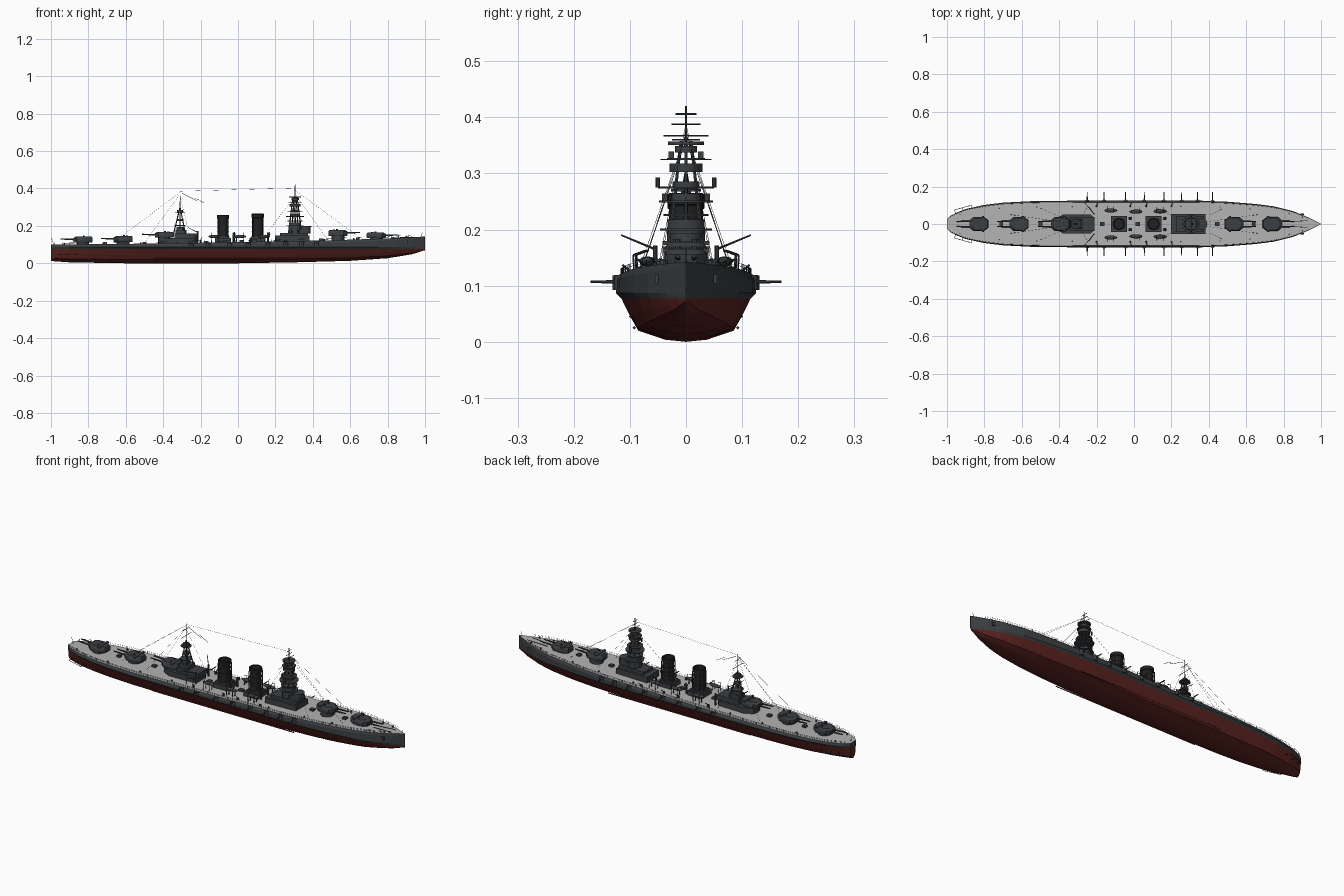
import bpy, bmesh, math
from mathutils import Vector, Matrix

if "Cube" in bpy.data.objects:
    bpy.data.objects.remove(bpy.data.objects["Cube"])

def material(name, rgb):
    m = bpy.data.materials.new(name)
    m.diffuse_color = (*rgb, 1)
    m.use_nodes = True
    m.node_tree.nodes["Principled BSDF"].inputs["Base Color"].default_value = m.diffuse_color
    return m

DARK = material("dark_grey", (0.045, 0.05, 0.055))
BLACK = material("black", (0.015, 0.015, 0.017))
RED = material("hull_red", (0.11, 0.018, 0.015))
DECK = material("deck_grey", (0.45, 0.45, 0.45))
PARTS = {}

def part(name, mat=DARK):
    if name not in PARTS:
        PARTS[name] = (bmesh.new(), mat)
    return PARTS[name][0]

def box(bm, c, s, rot=0):
    M = Matrix.Translation(c) @ Matrix.Rotation(rot, 4, 'Z') @ Matrix.Diagonal((*s, 1))
    bmesh.ops.create_cube(bm, size=1, matrix=M)

def rod(bm, a, b, r, r2=None, n=6):
    a, b = Vector(a), Vector(b)
    d = b - a
    M = Matrix.Translation((a + b) / 2) @ d.to_track_quat('Z', 'Y').to_matrix().to_4x4()
    bmesh.ops.create_cone(bm, cap_ends=True, segments=n, radius1=r,
                          radius2=r if r2 is None else r2, depth=d.length, matrix=M)

def disc(bm, x, y, z0, z1, r, r2=None, n=20):
    rod(bm, (x, y, z0), (x, y, z1), r, r2, n)

def loft(bm, rows, closed=False):
    vs = [[bm.verts.new(p) for p in row] for row in rows]
    k = len(rows[0])
    for a, b in zip(vs, vs[1:]):
        for i in range(k if closed else k - 1):
            j = (i + 1) % k
            bm.faces.new((a[i], a[j], b[j], b[i]))
    return vs

def prism(bm, pts, levels):
    """Stack scaled copies of an outline; levels = (cx, cy, z, scale)."""
    vs = loft(bm, [[(cx + x * s, cy + y * s, z) for x, y in pts] for cx, cy, z, s in levels], True)
    bm.faces.new(vs[-1])
    bm.faces.new(vs[0][::-1])

def lathe(bm, x, y, prof, n=24):
    loft(bm, [[(x + r * math.cos(2 * math.pi * i / n), y + r * math.sin(2 * math.pi * i / n), z)
               for i in range(n)] for r, z in prof], True)

def lerp(tab, x):
    for (x0, a), (x1, b) in zip(tab, tab[1:]):
        if x <= x1:
            return a + (b - a) * (x - x0) / (x1 - x0)
    return tab[-1][1]

# hull curves: half width, deck height, keel height
WIDTH = [(-1, .026), (-.98, .045), (-.95, .06), (-.9, .08), (-.8, .102), (-.7, .114), (-.55, .122), (-.3, .125),
         (.35, .125), (.5, .119), (.65, .107), (.75, .094), (.85, .069), (.93, .036), (.97, .016), (1, .001)]
SHEER = [(-1, .1), (-.5, .105), (0, .113), (.5, .123), (.8, .133), (1, .143)]
KEEL = [(-1, .012), (-.9, .005), (-.6, 0), (0, 0), (.3, .005), (.6, .013), (.8, .027), (.93, .048), (1, .07)]
hw = lambda x: lerp(WIDTH, x)
dz = lambda x: lerp(SHEER, x)
xs = sorted({w[0] for w in WIDTH} | {round(-.9 + .1 * i, 2) for i in range(19)})
WL = .077

def hull_rows(half):
    return [[(x, -y, z) for y, z in half(x)[::-1]] + [(x, y, z) for y, z in half(x)] for x in xs]

def lower(x):
    w, k = hw(x), lerp(KEEL, x)
    return [(w * f, k + (WL - k) * g) for f, g in ((.001, 0), (.3, .05), (.68, .26), (.8, .6), (.92, 1))]

def upper(x):
    w, d = hw(x), dz(x)
    return [(w * .92, WL), (w, WL + .01), (w, d - .012), (w * .95, d)]

def strip(bm, fn):
    for s in (1, -1):
        loft(bm, [[(x, s * y, z) for y, z in fn(x)] for x in xs])

low = part("lower_hull", RED)
low.faces.new(loft(low, hull_rows(lower))[0])
up = part("upper_hull")
strip(up, upper)
up.faces.new([up.verts.new((-1, y, z)) for y, z in
              [(-y, z) for y, z in upper(-1)] + upper(-1)[::-1]])
loft(part("main_deck", DECK), [[(x, -hw(x) * .95, dz(x)), (x, hw(x) * .95, dz(x))] for x in xs])

# railings along the deck edge, and bilge keels
rail = part("railings")
for s in (1, -1):
    P = [Vector((x, s * hw(x) * .93, dz(x))) for x in [-.98 + .04 * i for i in range(49)]]
    for p, q in zip(P, P[1:]):
        rod(rail, p, p + Vector((0, 0, .011)), .0007, n=4)
        for h in (.006, .011):
            rod(rail, p + Vector((0, 0, h)), q + Vector((0, 0, h)), .0004, n=3)
    rod(part("bilge_keels", RED), (-.45, s * .092, .025), (.4, s * .092, .025), .003, n=4)
    # propeller guards at the stern
    g = part("stern_guards")
    rod(g, (-.96, s * .075, .045), (-.87, s * .1, .045), .0015)
    for x, y in ((-.96, .075), (-.92, .086), (-.87, .1)):
        rod(g, (x, s * y, .045), (x + .01, s * hw(x) * .8, .05), .0015)

# main turrets: x, base z, facing
OUT = [(.05, .02), (.05, -.02), (.03, -.037), (-.03, -.037), (-.052, -.02), (-.052, .02), (-.03, .037), (.03, .037)]
for x, z, f in ((-.83, .112, -1), (-.615, .115, -1), (-.395, .137, -1), (.535, .147, 1), (.74, .134, 1)):
    t = part("turrets")
    disc(t, x, 0, .095, z + .002, .034)
    prism(t, [(px * f, py * f) for px, py in OUT], [(x, 0, z, .96), (x, 0, z + .004, 1), (x, 0, z + .022, 1), (x - .004 * f, 0, z + .031, .84)])
    box(t, (x - f * .022, 0, z + .029), (.012, .084, .007))
    for s in (1, -1):
        rod(part("main_guns"), (x + f * .04, s * .014, z + .015), (x + f * .118, s * .014, z + .018), .0048, .003, 10)
        disc(t, x - f * .005, s * .015, z + .03, z + .036, .005, n=8)

# casemate guns on both sides
for s in (1, -1):
    for x in (-.25, -.16, -.045, .055, .16, .255, .34, .42):
        c = part("casemate_guns")
        disc(c, x, s * (hw(x) - .008), .092, dz(x) - .002, .014, n=12)
        rod(c, (x, s * .12, .107), (x, s * .17, .107), .0032, .0022, 8)

# aft superstructure, tripod and mast
a = part("aft_superstructure")
HOUSE = [(.105, .035), (.105, -.035), (.09, -.05), (-.06, -.05), (-.105, -.025), (-.105, .025), (-.06, .05), (.09, .05)]
prism(a, HOUSE, [(-.32, 0, .1, 1), (-.32, 0, .136, 1)])
box(a, (-.275, 0, .145), (.13, .076, .026))
box(a, (-.305, 0, .168), (.06, .05, .022))
disc(a, -.31, 0, .178, .195, .02)
m = part("aft_mast")
for bx, by in ((-.345, 0), (-.28, .026), (-.28, -.026)):
    rod(m, (bx, by, .155), (-.31, 0, .30), .003)
rod(m, (-.31, 0, .15), (-.31, 0, .39), .003, .0012)
for z, r, h in ((.2, .03, .004), (.225, .018, .012), (.268, .027, .004), (.272, .016, .012)):
    disc(m, -.31, 0, z, z + h, r, n=12)
for z, w in ((.325, .045), (.36, .025)):
    rod(m, (-.31, -w, z), (-.31, w, z), .0012)
rod(m, (-.3, 0, .375), (-.22, 0, .335), .001)
rod(m, (-.23, 0, .35), (-.18, 0, .322), .001)

# funnels
for x, top in ((-.08, .258), (.105, .265)):
    f = part("funnels", BLACK)
    lathe(f, x, 0, [(.036, .12), (.03, .15), (.03, top - .022), (.033, top - .02), (.033, top - .003),
                    (.03, top), (.026, top), (.026, top - .03), (.001, top - .03)])
    for z in (.17, .19, .215):
        disc(f, x, 0, z, z + .003, .0315, n=24)
    box(part("funnel_bases"), (x, 0, .12), (.085, .085, .032))
    box(part("funnel_bases"), (x, 0, .139), (.07, .068, .01))
    for k in range(4):
        t = math.pi / 4 + k * math.pi / 2
        p = (x + .034 * math.cos(t), .034 * math.sin(t))
        rod(part("steam_pipes"), (*p, .13), (*p, top - .02), .0022)
    # searchlight platforms beside the funnels
    for s in (1, -1):
        rod(part("ventilators"), (x + .055, s * .03, .11), (x + .055, s * .03, .155), .005, n=8)
        rod(part("ventilators"), (x + .052, s * .03, .155), (x + .066, s * .03, .159), .007, .009, 8)

# forward superstructure and conning tower
b = part("forward_superstructure")
box(b, (.29, 0, .13), (.185, .105, .036))
box(b, (.30, 0, .155), (.15, .08, .016))
prism(b, HOUSE[:], [(.335, 0, .16, .5), (.335, 0, .182, .5)])
disc(b, .36, 0, .16, .198, .028)
disc(b, .36, 0, .193, .198, .032)
disc(b, .305, 0, .16, .2, .034)

# foremast: legs, stacked platforms, yards
m = part("foremast")
for k in range(6):
    t = k * math.pi / 3
    rod(m, (.305 + .036 * math.cos(t), .036 * math.sin(t), .15),
        (.305 + .011 * math.cos(t), .011 * math.sin(t), .358), .0035, .0028)
rod(m, (.305, 0, .15), (.305, 0, .42), .005, .0015, 8)
for z, h, r in ((.198, .004, .046), (.202, .016, .033), (.224, .004, .04), (.248, .004, .048), (.252, .012, .026),
                (.273, .003, .04), (.276, .01, .024), (.303, .015, .029), (.324, .004, .034),
                (.337, .012, .02), (.351, .006, .032)):
    disc(m, .305, 0, z, z + h, r, n=16)
for z, w in ((.367, .04), (.388, .026), (.406, .019)):
    rod(m, (.305, -w, z), (.305, w, z), .0014)
for s in (1, -1):
    rod(m, (.3, s * .02, .275), (.3, s * .05, .275), .0015)
    disc(part("searchlights"), .3, s * .05, .275, .293, .004, n=8)
    for z, r in ((.255, .038), (.33, .026)):
        box(part("searchlights"), (.305, s * r, z + .003), (.012, .01, .012))

# boats with cradles, crane booms
for s in (1, -1):
    for x, y in ((-.125, .072), (.01, .066), (.14, .068)):
        M = Matrix.Translation((x, s * y, .143)) @ Matrix.Diagonal((.034, .011, .009, 1))
        bmesh.ops.create_uvsphere(part("boats"), u_segments=14, v_segments=8, radius=1, matrix=M)
        for d in (-.018, .018):
            rod(part("boat_davits"), (x + d, s * y, .11), (x + d, s * y, .142), .002)
            rod(part("boat_davits"), (x + d, s * (y + .02), .11), (x + d, s * (y + .022), .155), .0015)
            rod(part("boat_davits"), (x + d, s * (y + .022), .155), (x + d, s * y, .163), .0015)
    c = part("crane_booms")
    rod(c, (-.215, s * .055, .11), (-.215, s * .055, .172), .004, n=8)
    rod(c, (-.215, s * .055, .165), (-.265, s * .115, .19), .0022, .0015)
    rod(c, (-.215, s * .055, .135), (-.24, s * .09, .148), .002)
    # deck gun mounts
    for x in (-.2, -.02, .065, .2):
        g = part("deck_guns")
        disc(g, x, s * .095, .105, .124, .006, n=8)
        rod(g, (x, s * .095, .122), (x + .005, s * .113, .137), .002)

# deck hatches, bollards, anchor gear
for x, y, w in ((-.5, 0, .022), (-.71, 0, .02), (-.17, 0, .022), (.02, 0, .026), (.445, 0, .022), (.64, 0, .02)):
    box(part("deck_hatches"), (x, y, dz(x) + .004), (w, .02, .012))
for s in (1, -1):
    for x in (-.93, -.72, -.52, -.33, .25, .46, .62, .83, .9):
        disc(part("bollards"), x, s * hw(x) * .75, dz(x), dz(x) + .007, .004, n=8)
    rod(part("anchor_chains"), (.82, s * .012, .135), (.93, s * .018, .14), .002)
    box(part("anchors"), (.9, s * .052, .112), (.02, .006, .016))
rod(part("flagstaffs"), (-.985, 0, .1), (-.997, 0, .135), .001)
rod(part("flagstaffs"), (.98, 0, .14), (.985, 0, .165), .001)

# rigging
r = part("rigging")
rod(r, (-.31, 0, .385), (.305, 0, .402), .0005, n=3)
for s in (1, -1):
    for p, q in (((-.31, 0, .38), (-.66, s * .05, .115)), ((-.31, 0, .37), (-.5, s * .085, .11)),
                 ((-.31, 0, .36), (-.25, s * .085, .11)), ((.305, 0, .39), (.66, s * .05, .13)),
                 ((.305, 0, .37), (.48, s * .085, .125)), ((.305, 0, .36), (.12, s * .085, .115))):
        rod(r, p, q, .0005, n=3)

SMOOTH = ("funnels", "boats", "turrets", "main_guns", "casemate_guns", "foremast", "aft_mast")
for name, (bm, mat) in PARTS.items():
    bmesh.ops.recalc_face_normals(bm, faces=bm.faces)
    me = bpy.data.meshes.new(name)
    bm.to_mesh(me)
    bm.free()
    me.materials.append(mat)
    ob = bpy.data.objects.new(name, me)
    bpy.context.collection.objects.link(ob)
    if name in SMOOTH:
        bpy.ops.object.select_all(action='DESELECT')
        ob.select_set(True)
        bpy.context.view_layer.objects.active = ob
        bpy.ops.object.shade_smooth_by_angle(angle=math.radians(35))
